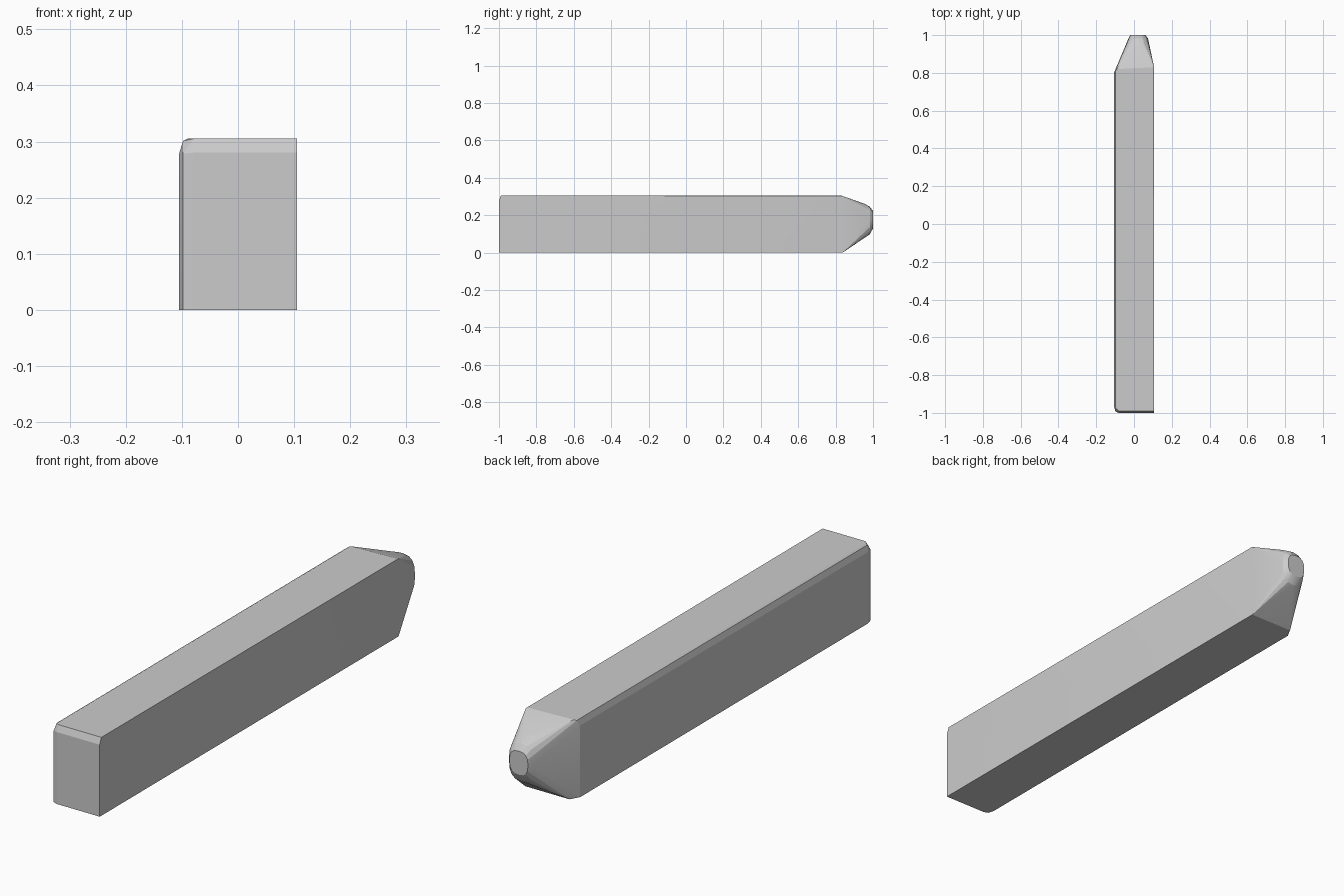
import bpy, bmesh
from math import cos, sin, tau, copysign

if "Cube" in bpy.data.objects:
    bpy.data.objects.remove(bpy.data.objects["Cube"])


def oval(y, x0, x1, z0, z1, n=16, power=0.75):
    """Rounded-rectangle loop of points facing the y axis."""
    cx, cz, rx, rz = (x0 + x1) / 2, (z0 + z1) / 2, (x1 - x0) / 2, (z1 - z0) / 2
    pts = []
    for i in range(n):
        c, s = cos(tau * i / n), sin(tau * i / n)
        pts.append((cx + rx * copysign(abs(c) ** power, c), y,
                    cz + rz * copysign(abs(s) ** power, s)))
    return pts


# Square end of the bar, with eased left and top edges
points = [
    (0.105, -1, 0), (0.105, -1, 0.28), (0.105, -0.99, 0.305),
    (-0.08, -1, 0), (-0.08, -1, 0.28), (-0.08, -0.99, 0.305),
    (-0.098, -0.993, 0), (-0.098, -0.993, 0.278),
    (-0.105, -0.97, 0), (-0.105, -0.97, 0.278),
    (-0.098, -0.975, 0.301), (-0.09, -0.97, 0.305),
]

# Shoulder where the nose starts
points += [
    (0.105, 0.837, 0), (0.105, 0.835, 0.303), (0.10, 0.83, 0.305),
    (-0.085, 0.837, 0), (-0.105, 0.80, 0), (-0.105, 0.803, 0.278),
    (-0.098, 0.812, 0.301), (-0.09, 0.82, 0.305),
]

# Blunt tapered tip
points += oval(0.955, -0.025, 0.079, 0.095, 0.261)
points += oval(0.983, -0.029, 0.074, 0.098, 0.245)
points += oval(1.0, -0.02, 0.06, 0.13, 0.222)

# Wrap the sections in one solid skin
bm = bmesh.new()
for p in points:
    bm.verts.new(p)
bmesh.ops.convex_hull(bm, input=bm.verts[:])
loose = [v for v in bm.verts if not v.link_faces]
bmesh.ops.delete(bm, geom=loose, context='VERTS')
bmesh.ops.dissolve_limit(bm, angle_limit=0.01, verts=bm.verts[:], edges=bm.edges[:])
bmesh.ops.recalc_face_normals(bm, faces=bm.faces[:])

mesh = bpy.data.meshes.new("tapered_bar")
bm.to_mesh(mesh)
bm.free()
bar = bpy.data.objects.new("tapered_bar", mesh)
bpy.context.collection.objects.link(bar)
bpy.context.view_layer.objects.active = bar
bar.select_set(True)
bpy.ops.object.shade_smooth_by_angle(angle=0.25)
